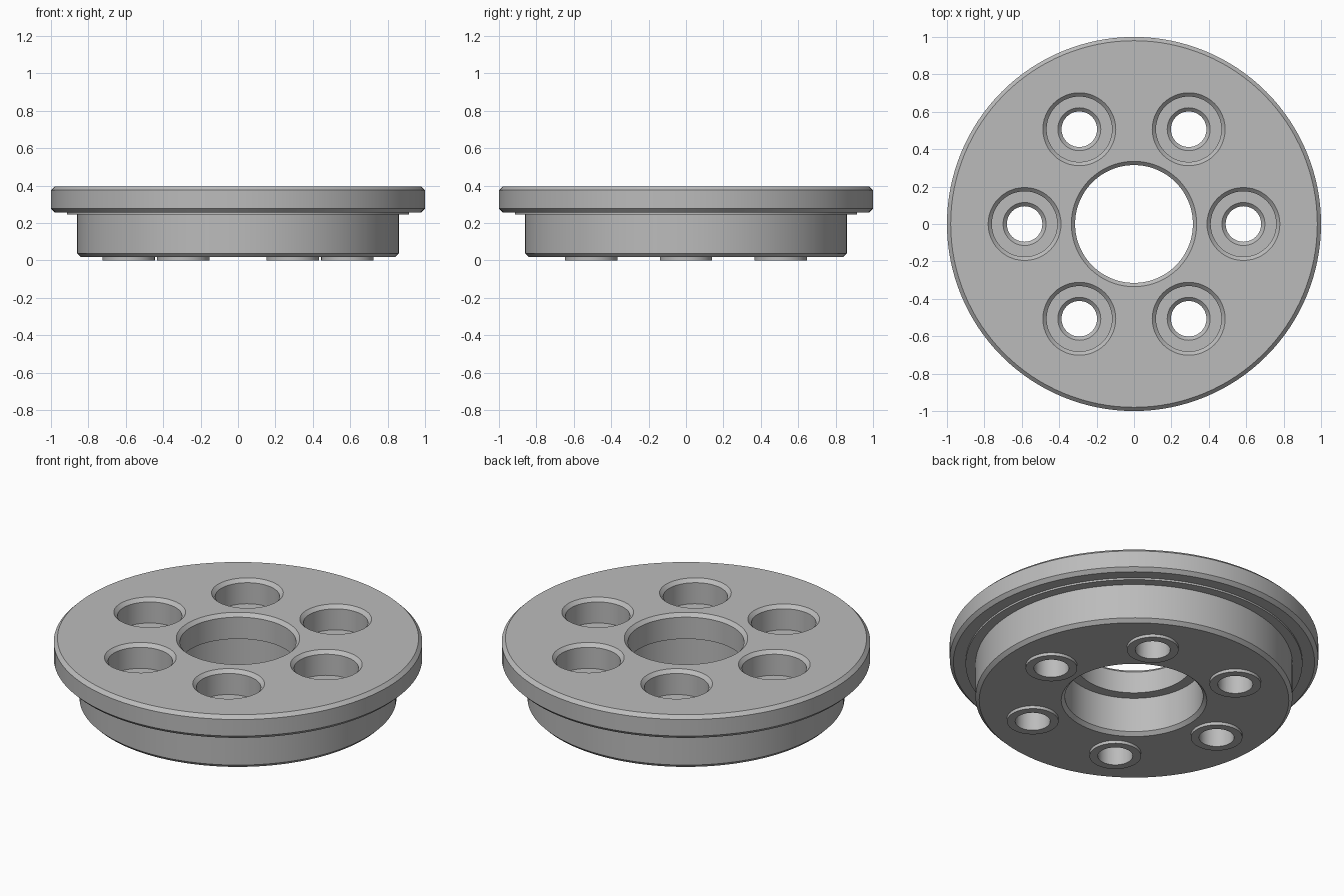
import bpy, bmesh
from math import cos, sin, pi, radians
from mathutils import Matrix, Vector

cube = bpy.data.objects.get("Cube")
if cube:
    bpy.data.objects.remove(cube, do_unlink=True)

grey = bpy.data.materials.new("machined grey")
grey.use_nodes = True
colour = (0.5, 0.5, 0.5, 1)
grey.diffuse_color = colour
grey.node_tree.nodes["Principled BSDF"].inputs["Base Color"].default_value = colour

BODY_Z, LEDGE_Z, FLANGE_Z, TOP_Z = 0.018, 0.246, 0.257, 0.396
CHAMFER = 0.02
BOLT_CIRCLE = 0.585
BOLTS = [Vector((cos(i * pi / 3), sin(i * pi / 3), 0)) * BOLT_CIRCLE for i in range(6)]


def lathe(name, profile, segments, centres):
    """Turn a closed (radius, z) profile into a solid at each centre."""
    bm = bmesh.new()
    for centre in centres:
        rings = []
        for r, z in profile:
            count = segments if r > 0 else 1
            rings.append([bm.verts.new(centre + Vector((r * cos(2 * pi * k / count),
                          r * sin(2 * pi * k / count), z))) for k in range(count)])
        for a, b in zip(rings, rings[1:] + rings[:1]):
            if len(a) == len(b) == 1:
                continue
            for k in range(segments):
                n = (k + 1) % segments
                corners = [a[k % len(a)], a[n % len(a)], b[n % len(b)], b[k % len(b)]]
                bm.faces.new(list(dict.fromkeys(corners)))
    bmesh.ops.recalc_face_normals(bm, faces=bm.faces)
    mesh = bpy.data.meshes.new(name)
    bm.to_mesh(mesh)
    bm.free()
    mesh.materials.append(grey)
    obj = bpy.data.objects.new(name, mesh)
    bpy.context.collection.objects.link(obj)
    return obj


def smooth(obj):
    bpy.ops.object.select_all(action='DESELECT')
    obj.select_set(True)
    bpy.context.view_layer.objects.active = obj
    bpy.ops.object.shade_smooth_by_angle(angle=radians(25))


# Flanged disc with a stepped centre bore
disc = lathe("flanged_disc", [
    (0.395, BODY_Z), (0.86 - CHAMFER, BODY_Z), (0.86, BODY_Z + CHAMFER),
    (0.86, LEDGE_Z), (0.914, LEDGE_Z), (0.914, FLANGE_Z),
    (1 - CHAMFER, FLANGE_Z), (1, FLANGE_Z + CHAMFER),
    (1, TOP_Z - CHAMFER), (1 - CHAMFER, TOP_Z),
    (0.335, TOP_Z), (0.315, TOP_Z - CHAMFER),
    (0.315, LEDGE_Z), (0.375, LEDGE_Z), (0.375, BODY_Z + CHAMFER),
], 128, [Vector()])

# Counterbored bolt holes
cutter = lathe("bolt_hole_cutter", [
    (0, -0.1), (0.095, -0.1), (0.095, 0.23), (0.115, 0.25), (0.175, 0.25),
    (0.175, TOP_Z - CHAMFER), (0.195, TOP_Z), (0.195, 0.5), (0, 0.5),
], 48, BOLTS)
cutter.hide_render = True
cutter.hide_viewport = True

cut = disc.modifiers.new("bolt holes", 'BOOLEAN')
cut.operation = 'DIFFERENCE'
cut.solver = 'EXACT'
cut.object = cutter
bpy.context.view_layer.update()
bpy.context.view_layer.objects.active = disc
bpy.ops.object.modifier_apply(modifier=cut.name)
bpy.data.objects.remove(cutter, do_unlink=True)
smooth(disc)

# Raised ring pads around the holes on the underside
pads = lathe("bolt_pads", [(0.095, 0), (0.14, 0), (0.14, BODY_Z), (0.095, BODY_Z)], 48, BOLTS)
smooth(pads)
